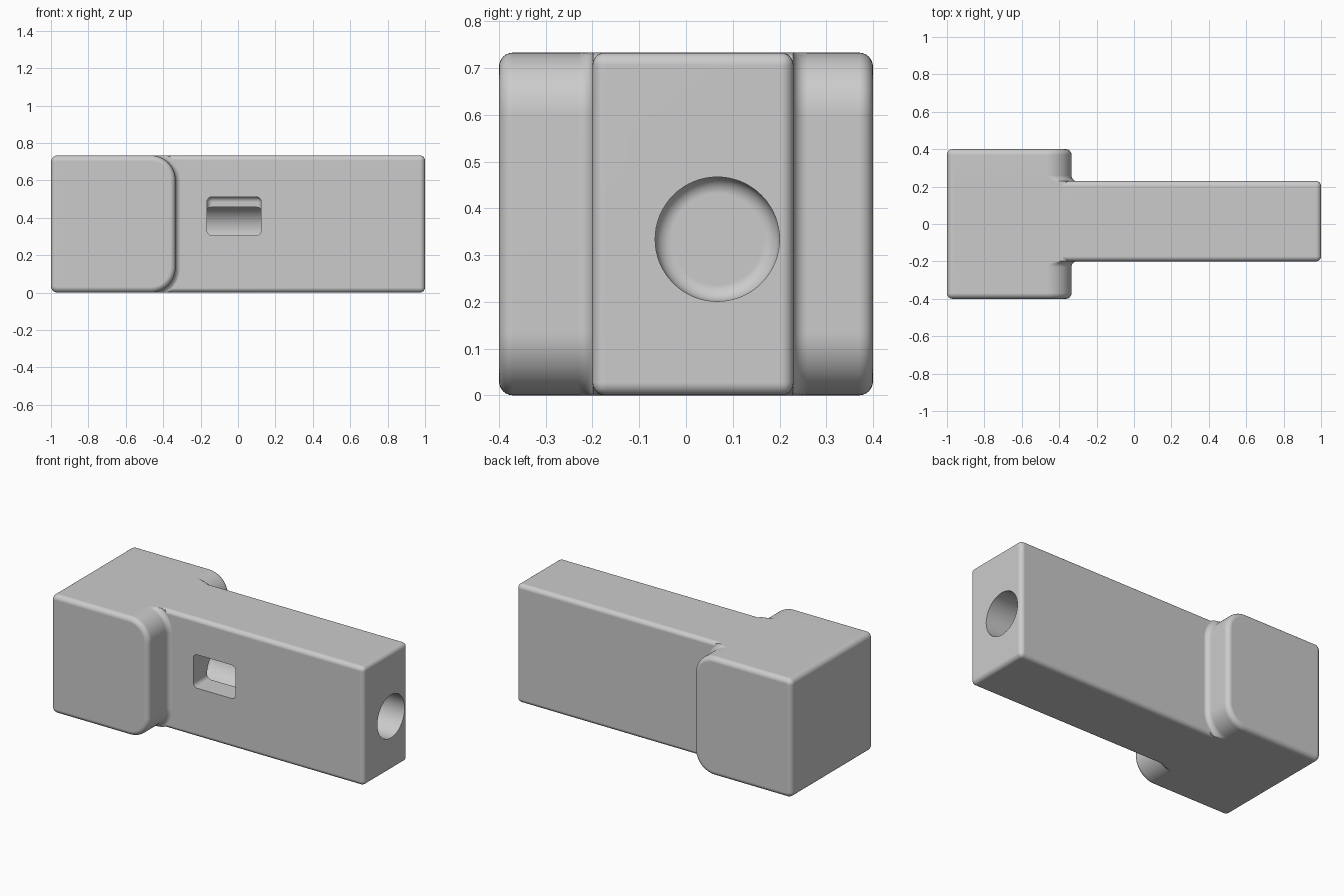
import bpy, bmesh, math
from mathutils import Matrix, Vector

default = bpy.data.objects.get("Cube")
if default:
    bpy.data.objects.remove(default, do_unlink=True)

TOP = 0.733
SHAFT_FRONT, SHAFT_BACK = -0.2, 0.23
HALF = 0.4
ROUND = 0.03        # edge rounding and inner fillet
STEPS = 6

grey = bpy.data.materials.new("plain grey")
grey.use_nodes = True
colour = (0.6, 0.6, 0.6, 1)
grey.diffuse_color = colour
grey.node_tree.nodes["Principled BSDF"].inputs["Base Color"].default_value = colour


def finish(name, bm):
    bmesh.ops.recalc_face_normals(bm, faces=bm.faces)
    mesh = bpy.data.meshes.new(name)
    bm.to_mesh(mesh)
    bm.free()
    mesh.materials.append(grey)
    obj = bpy.data.objects.new(name, mesh)
    bpy.context.collection.objects.link(obj)
    return obj


def rounded_box(name, low, high, radius):
    low, high = Vector(low), Vector(high)
    bm = bmesh.new()
    bmesh.ops.create_cube(bm, size=1, matrix=Matrix.Translation((low + high) / 2)
                          @ Matrix.Diagonal((*(high - low), 1)))
    bmesh.ops.bevel(bm, geom=bm.edges[:], offset=radius, segments=STEPS,
                    profile=0.5, affect='EDGES')
    return finish(name, bm)


def head_section(y, grow):
    """Side profile of the head, inset or grown evenly, kept within the body height."""
    points = []
    corners = ((-0.467, TOP - 0.133, 0.133, 0), (-0.966, TOP - 0.034, 0.034, 1),
               (-0.966, 0.034, 0.034, 2), (-0.467, 0.133, 0.133, 3))
    for x, z, radius, quarter in corners:
        count = 14
        for i in range(count + 1):
            a = (quarter + i / count) * math.pi / 2
            r = radius + (grow if x > -0.5 else min(grow, 0))
            points.append((x + r * math.cos(a), y,
                           min(max(z + r * math.sin(a), 0), TOP)))
    return points


def head_half(side, wall):
    """Sections from the outer face in to the fillet against the shaft."""
    angles = [i / STEPS * math.pi / 2 for i in range(STEPS + 1)]
    outer = [(HALF - ROUND + ROUND * math.cos(a), ROUND * math.sin(a) - ROUND)
             for a in angles]
    fillet = [(wall + ROUND - 1.03 * ROUND * math.sin(a), ROUND - ROUND * math.cos(a))
              for a in angles]
    return [head_section(side * y, grow) for y, grow in outer + fillet]


# Wide head, lofted from front to back
bm = bmesh.new()
sections = head_half(-1, -SHAFT_FRONT) + head_half(1, SHAFT_BACK)[::-1]
rings = [[bm.verts.new(p) for p in section] for section in sections]
for near, far in zip(rings, rings[1:]):
    for i in range(len(near)):
        j = (i + 1) % len(near)
        bm.faces.new((near[i], near[j], far[j], far[i]))
bm.faces.new(rings[0])
bm.faces.new(rings[-1][::-1])
bmesh.ops.remove_doubles(bm, verts=bm.verts[:], dist=0.00005)
body = finish("stepped_body", bm)

# Long shaft
shaft = rounded_box("shaft", (-0.8, SHAFT_FRONT, 0), (1, SHAFT_BACK, TOP), 0.027)

# Round bore with a filleted floor
bm = bmesh.new()
bore_start, bore_end = -0.33, 1.1
bmesh.ops.create_cone(bm, cap_ends=True, segments=64, radius1=0.133, radius2=0.133,
                      depth=bore_end - bore_start,
                      matrix=Matrix.Translation(((bore_start + bore_end) / 2, 0.067, 0.334))
                      @ Matrix.Rotation(math.pi / 2, 4, 'Y'))
floor = [e for e in bm.edges if all(v.co.x < 0 for v in e.verts)]
bmesh.ops.bevel(bm, geom=floor, offset=0.035, segments=STEPS, profile=0.5, affect='EDGES')
bore = finish("bore_cutter", bm)

# Side window opening into the bore
window = rounded_box("window_cutter", (-0.166, -0.3, 0.305), (0.124, 0.015, 0.512), 0.028)

bpy.ops.object.select_all(action='DESELECT')
bpy.context.view_layer.objects.active = body
body.select_set(True)
for tool, operation in ((shaft, 'UNION'), (bore, 'DIFFERENCE'), (window, 'DIFFERENCE')):
    mod = body.modifiers.new(tool.name, 'BOOLEAN')
    mod.operation = operation
    mod.solver = 'EXACT'
    mod.object = tool
    tool.hide_render = True
    bpy.ops.object.modifier_apply(modifier=mod.name)
    bpy.data.objects.remove(tool, do_unlink=True)

bpy.ops.object.shade_smooth_by_angle(angle=math.radians(35))
weighted = body.modifiers.new("clean_shading", 'WEIGHTED_NORMAL')
weighted.keep_sharp = True
